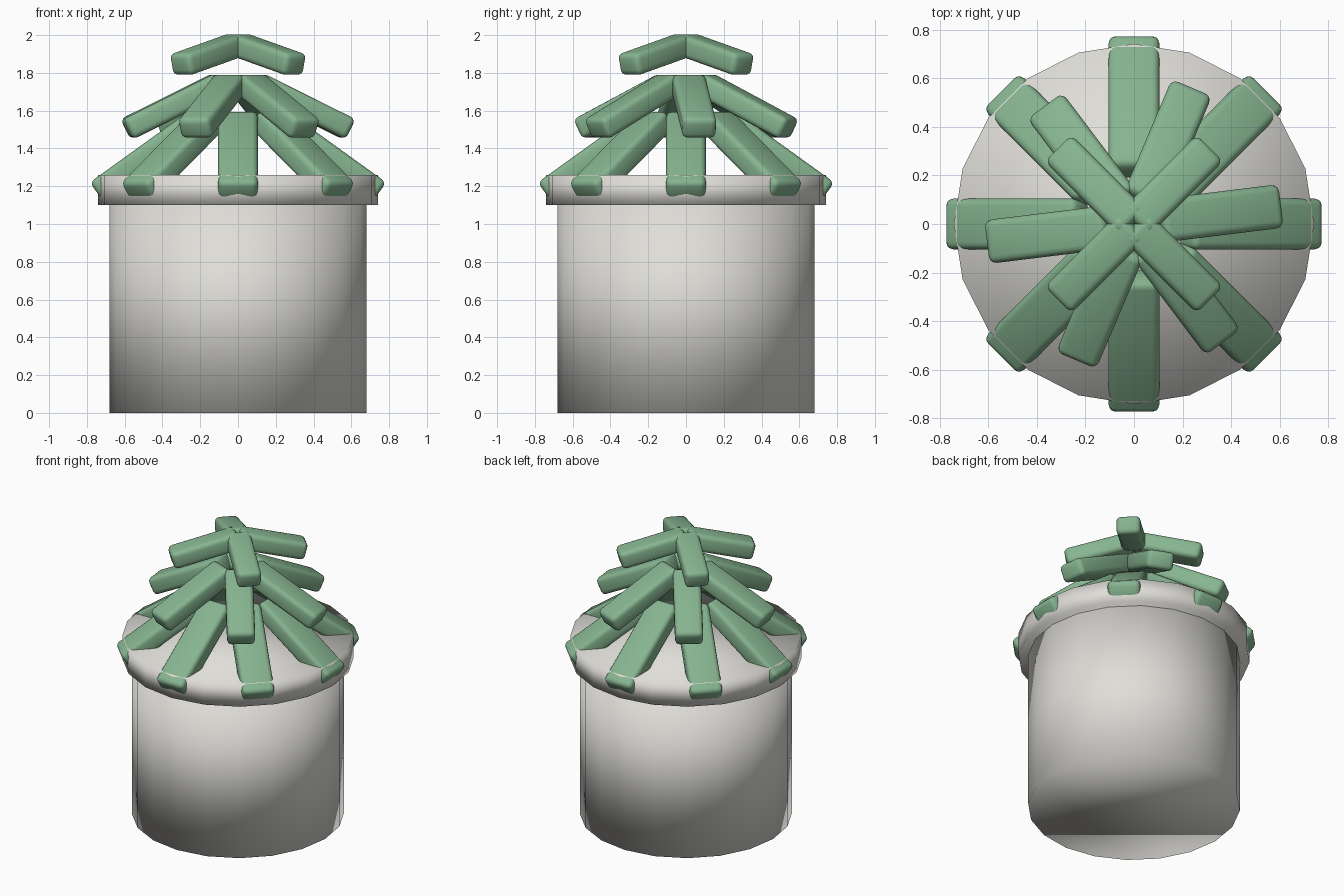
import bpy, bmesh, math
from mathutils import Matrix, Vector

if "Cube" in bpy.data.objects:
    bpy.data.objects.remove(bpy.data.objects["Cube"])


def material(name, rgb):
    m = bpy.data.materials.new(name)
    m.diffuse_color = (*rgb, 1)
    m.use_nodes = True
    m.node_tree.nodes["Principled BSDF"].inputs["Base Color"].default_value = m.diffuse_color
    return m


POT = material("pale stone", (0.74, 0.73, 0.69))
GREEN = material("leaf green", (0.24, 0.46, 0.28))


def add_object(name, bm, mat):
    for f in bm.faces:
        f.smooth = True
    me = bpy.data.meshes.new(name)
    bm.to_mesh(me)
    bm.free()
    me.materials.append(mat)
    ob = bpy.data.objects.new(name, me)
    bpy.context.collection.objects.link(ob)
    return ob


def drum(name, radius, z0, z1):
    bm = bmesh.new()
    bmesh.ops.create_cone(bm, cap_ends=True, segments=20, radius1=radius,
                          radius2=radius, depth=z1 - z0,
                          matrix=Matrix.Translation((0, 0, (z0 + z1) / 2))
                          @ Matrix.Rotation(math.pi / 2, 4, 'Z'))
    add_object(name, bm, POT)


def leaf(name, angle, inner, outer, width, thick=0.12):
    """Rounded slab whose top edge runs from inner (r, z) to outer (r, z)."""
    dr, dz = outer[0] - inner[0], outer[1] - inner[1]
    length = math.hypot(dr, dz)
    tilt = math.atan2(-dz, dr)
    bm = bmesh.new()
    bmesh.ops.create_cube(bm, size=1)
    bmesh.ops.scale(bm, vec=(length, width, thick), verts=bm.verts)
    bmesh.ops.translate(bm, vec=(length / 2, 0, -thick / 2), verts=bm.verts)
    bmesh.ops.bevel(bm, geom=list(bm.edges), offset=0.03, segments=3,
                    profile=0.5, affect='EDGES')
    place = (Matrix.Rotation(angle, 4, 'Z')
             @ Matrix.Translation(Vector((inner[0], 0, inner[1])))
             @ Matrix.Rotation(tilt, 4, 'Y'))
    bm.transform(place)
    add_object(name, bm, GREEN)


# Pot body and its wider rim
drum("pot_body", 0.68, 0.0, 1.10)
drum("pot_rim", 0.742, 1.10, 1.26)

# Three tiers of leaves: count, start angle, inner (r, z), outer (r, z), width
tiers = {
    "lower_leaf": (8, 0, (0.25, 1.605), (0.785, 1.22), 0.21),
    "middle_leaf": (6, 7, (0.125, 1.80), (0.62, 1.555), 0.18),
    "top_leaf": (4, 45, (0.015, 2.01), (0.45, 1.90), 0.155),
}
for name, (count, start, inner, outer, width) in tiers.items():
    for i in range(count):
        leaf(f"{name}_{i + 1}", math.radians(start + 360 * i / count),
             inner, outer, width)
